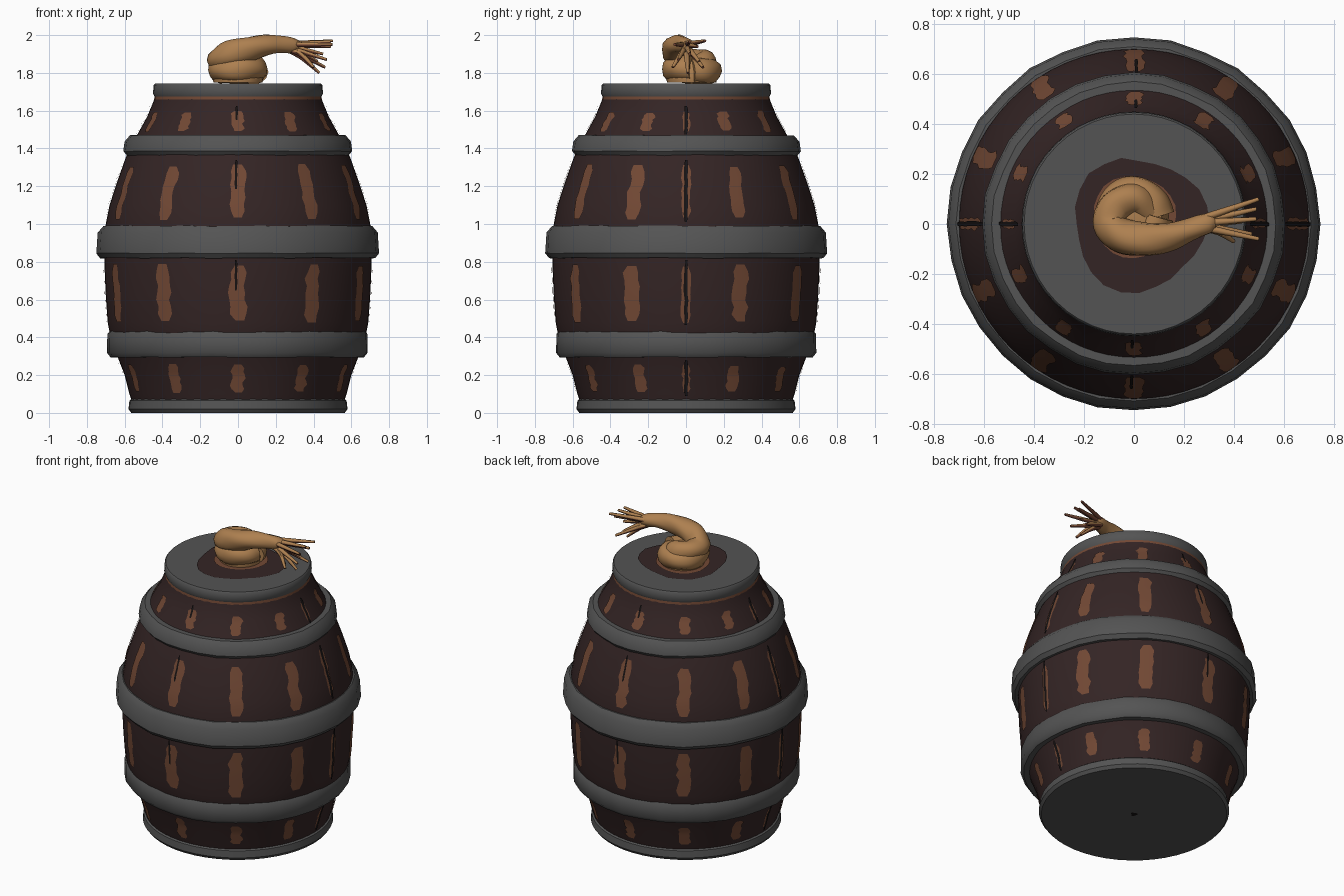
import bpy, bmesh, math, random
from mathutils import Vector

random.seed(4)
if "Cube" in bpy.data.objects:
    bpy.data.objects.remove(bpy.data.objects["Cube"])


def material(name, r, g, b):
    m = bpy.data.materials.new(name)
    m.use_nodes = True
    m.diffuse_color = (r, g, b, 1)
    m.node_tree.nodes["Principled BSDF"].inputs["Base Color"].default_value = (r, g, b, 1)
    return m


WOOD = material("dark wood", .034, .018, .018)
METAL = material("grey metal", .088, .088, .088)
WORN = material("worn wood", .17, .066, .035)
ROPE = material("tan rope", .42, .215, .08)
FRAY = material("brown fray", .17, .058, .035)
CRACK = material("black crack", .008, .006, .006)


def finish(name, bm, mats, angle=40):
    bmesh.ops.remove_doubles(bm, verts=bm.verts, dist=1e-5)
    mesh = bpy.data.meshes.new(name)
    bm.to_mesh(mesh)
    bm.free()
    ob = bpy.data.objects.new(name, mesh)
    bpy.context.collection.objects.link(ob)
    for m in mats:
        mesh.materials.append(m)
    bpy.ops.object.select_all(action='DESELECT')
    ob.select_set(True)
    bpy.context.view_layer.objects.active = ob
    bpy.ops.object.shade_smooth_by_angle(angle=math.radians(angle))
    return ob


def lathe(name, profile, mat, segs=48, wobble=0.0, closed=False):
    """Turn (radius, z) points round the z axis, with hand-made unevenness."""
    bm = bmesh.new()
    rings = []
    for i in range(segs):
        a = math.tau * i / segs
        d = random.uniform(-wobble, wobble)
        dz = random.uniform(-wobble, wobble) * .6
        rings.append([bm.verts.new(((r + d) * math.cos(a), (r + d) * math.sin(a), z + dz))
                      if r > .02 else bm.verts.new((0, 0, z)) for r, z in profile])
    n = len(profile)
    for i in range(segs):
        p, q = rings[i], rings[(i + 1) % segs]
        for j in range(n if closed else n - 1):
            k = (j + 1) % n
            bm.faces.new((p[j], q[j], q[k], p[k]))
    bmesh.ops.remove_doubles(bm, verts=bm.verts, dist=1e-5)
    bmesh.ops.recalc_face_normals(bm, faces=bm.faces)
    return finish(name, bm, [mat])


# Staved body
BODY = [(.55, .03), (.575, .1), (.60, .2), (.635, .29), (.675, .4), (.69, .48), (.70, .62),
        (.708, .8), (.70, 1.0), (.68, 1.1), (.648, 1.2), (.595, 1.35), (.535, 1.47),
        (.48, 1.57), (.435, 1.68), (.43, 1.72)]


def body_radius(z):
    for (r0, z0), (r1, z1) in zip(BODY, BODY[1:]):
        if z <= z1:
            return r0 + (r1 - r0) * (z - z0) / (z1 - z0)
    return BODY[-1][0]


lathe("barrel_body", BODY, WOOD, 64)

# Metal hoops: bottom radius, top radius, bottom z, top z
HOOPS = [("lower_hoop", .69, .688, .295, .455), ("middle_hoop", .747, .74, .82, .99),
         ("upper_hoop", .605, .598, 1.36, 1.47)]
for name, r0, r1, z0, z1 in HOOPS:
    lathe(name, [(r0 - .09, z0), (r0 - .02, z0), (r0, z0 + .025), (r1, z1 - .035),
                 (r1 - .03, z1), (r1 - .09, z1)], METAL, 32, .004, True)

# Solid metal caps on both ends
lathe("bottom_cap", [(0, 0), (.565, 0), (.58, .02), (.575, .065), (.555, .08), (.5, .08)], METAL)
lathe("top_cap", [(.40, 1.67), (.44, 1.67), (.45, 1.69), (.447, 1.735), (.44, 1.743),
                  (0, 1.743)], METAL)
lathe("rim_wear", [(.444, 1.658), (.442, 1.675)], WORN)


def plate(name, angle, z0, z1, width, mat, lift):
    """Ragged upright patch that follows the curve of the staves."""
    bm = bmesh.new()
    rows = []
    steps = 8
    for i in range(steps + 1):
        t = i / steps
        z = z0 + (z1 - z0) * t
        end = .6 if i in (0, steps) else 1
        half = width / 2 * end
        shift = random.uniform(-.1, .1) * width
        r = body_radius(z) + lift
        row = []
        for s in (-1, 0, 1):
            a = angle + (s * half * random.uniform(.82, 1.1) + shift) / r
            row.append(bm.verts.new((r * math.cos(a), r * math.sin(a), z)))
        rows.append(row)
    for p, q in zip(rows, rows[1:]):
        for j in range(2):
            bm.faces.new((p[j], p[j + 1], q[j + 1], q[j]))
    return finish(name, bm, [mat])


# Worn streaks on each band of staves, with cracks on the four axes
BANDS = [(.1, .26, .068), (.475, .79, .085), (1.02, 1.32, .078), (1.485, 1.605, .066)]
for quarter in range(4):
    for offset in (0, 34, 56 if quarter % 2 == 0 else 66):
        # streaks mirror about the front-back plane
        degrees = quarter * 90 + (offset if quarter % 2 else {0: 0, 34: 24, 56: 56}[offset])
        a = math.radians(degrees)
        on_side = offset == 0 and quarter % 2 == 0
        for z0, z1, w in BANDS:
            lo = z0 + random.uniform(0, .015)
            hi = z1 - random.uniform(0, .02)
            plate("worn_streak", a, lo, hi, w * (.6 if on_side else 1), WORN, .005)
            if on_side:
                plate("stave_crack", a, z0 - .01, z1 + .02, .02, CRACK, .008)
            elif offset == 0 and z0 > .3:
                plate("stave_crack", a - .015, z0 + (z1 - z0) * .55, z1 + .02, .013, CRACK, .008)


def disc(name, x, y, z, radius, wobble, mat, up=1):
    bm = bmesh.new()
    ring = []
    for i in range(24):
        a = up * math.tau * i / 24
        r = radius + wobble * math.sin(3 * a + 1) + random.uniform(-.3, .3) * wobble
        ring.append(bm.verts.new((x + r * math.cos(a), y + r * math.sin(a), z)))
    bm.faces.new(ring)
    return finish(name, bm, [mat])


disc("lid_stain", .02, 0, 1.748, .265, .018, WOOD)
disc("bottom_hole", 0, 0, -.002 + .001, .02, .004, CRACK, -1)
disc("rope_scuff", 0, .03, 1.752, .165, .006, WORN)


def tube(name, points, mats, sides=12, samples=6):
    """Tapered tube through (x, y, z, radius) points, smoothed by a spline."""
    path = []
    pts = [Vector(p) for p in points]
    ext = [2 * pts[0] - pts[1]] + pts + [2 * pts[-1] - pts[-2]]
    for a, b, c, d in zip(ext, ext[1:], ext[2:], ext[3:]):
        for i in range(samples):
            t = i / samples
            path.append(.5 * (2 * b + (c - a) * t + (2 * a - 5 * b + 4 * c - d) * t * t
                              + (3 * b - a - 3 * c + d) * t ** 3))
    path.append(pts[-1])
    bm = bmesh.new()
    rings = []
    for i, p in enumerate(path):
        tangent = (path[min(i + 1, len(path) - 1)] - path[max(i - 1, 0)]).to_3d().normalized()
        side = tangent.cross(Vector((0, 0, 1))).normalized()
        up = side.cross(tangent)
        ring = []
        for k in range(sides):
            a = math.tau * k / sides
            twist = 1 + .05 * math.cos(3 * a + i * .35) if sides > 6 else 1
            ring.append(bm.verts.new(p.to_3d() + p.w * twist * (side * math.cos(a) + up * math.sin(a))))
        rings.append(ring)
    for p, q in zip(rings, rings[1:]):
        for k in range(sides):
            m = (k + 1) % sides
            bm.faces.new((p[k], p[m], q[m], q[k]))
    bm.faces.new(rings[0])
    bm.faces.new(rings[-1])
    bmesh.ops.recalc_face_normals(bm, faces=bm.faces)
    bm.normal_update()
    if len(mats) > 1:
        for f in bm.faces:
            f.material_index = 0 if f.normal.z > .2 else 1
    return finish(name, bm, mats, 60)


# Knotted rope: a wide coil, then a loop that rises and leans out sideways
coil = [(.092 * math.cos(a), .03 + .092 * math.sin(a), 1.805 + .003 * a, .068)
        for a in (math.tau * i / 10 for i in range(11))]
tube("rope_coil", coil, [ROPE])
tube("rope_arm", [(.06, .05, 1.82, .06), (.0, .1, 1.85, .065), (-.075, .07, 1.862, .065),
                  (-.095, 0, 1.87, .066), (-.04, -.05, 1.9, .07), (.05, -.062, 1.925, .066),
                  (.14, -.05, 1.945, .057), (.22, -.025, 1.95, .046), (.29, 0, 1.945, .041),
                  (.32, .005, 1.94, .03)], [ROPE], 14)
lathe("rope_core", [(.13, 1.748), (.14, 1.8), (.11, 1.86), (0, 1.89)], ROPE, 24).location.y = .03

# Frayed rope end
TIPS = [(.5, .1, 1.97), (.49, .06, 1.94), (.5, -.06, 1.95), (.47, -.04, 1.87), (.43, .01, 1.8),
        (.4, -.07, 1.83), (.46, .09, 1.83), (.45, .02, 1.9), (.42, .07, 1.86), (.49, .02, 1.965)]
for x, y, z in TIPS:
    y0, z0 = y * .25, 1.94 + (z - 1.91) * .25
    tube("rope_strand", [(.28, y0, z0, .014), (.34, y * .45, z0 + (z - z0) * .3, .014),
                         (x, y, z, .008)], [ROPE, FRAY], 6, 3)
